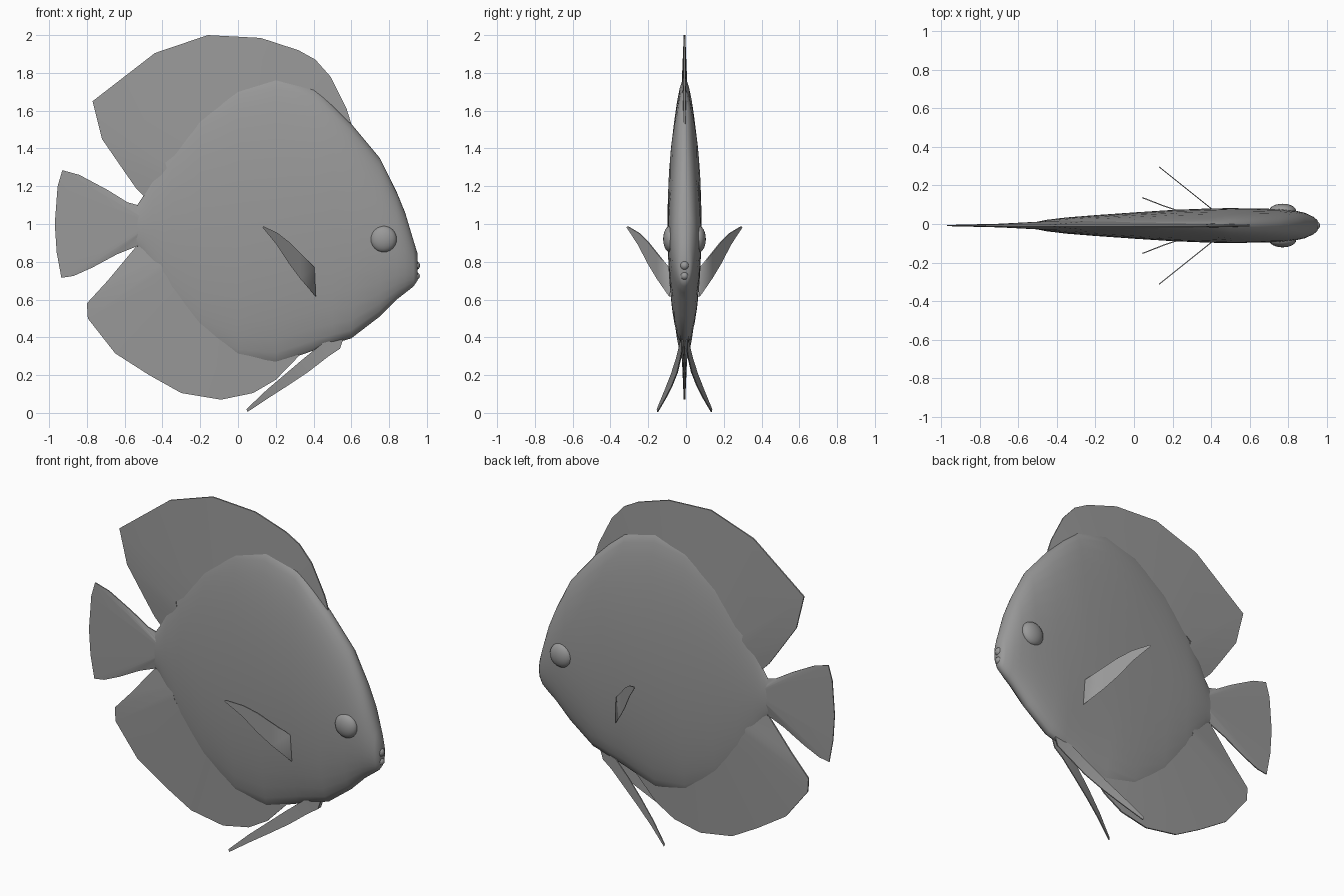
import bpy, bmesh, math

CY = -0.008  # lateral centre line

grey = bpy.data.materials.new("fish grey")
grey.diffuse_color = (0.32, 0.32, 0.32, 1)


def finish(name, bm, angle=60):
    bmesh.ops.recalc_face_normals(bm, faces=bm.faces)
    me = bpy.data.meshes.new(name)
    bm.to_mesh(me)
    bm.free()
    ob = bpy.data.objects.new(name, me)
    bpy.context.collection.objects.link(ob)
    me.materials.append(grey)
    bpy.ops.object.select_all(action='DESELECT')
    ob.select_set(True)
    bpy.context.view_layer.objects.active = ob
    bpy.ops.object.shade_smooth_by_angle(angle=math.radians(angle))
    return ob


def loft(name, rings, closed_caps=True):
    bm = bmesh.new()
    vs = [[bm.verts.new(p) for p in r] for r in rings]
    n = len(vs[0])
    for a, b in zip(vs, vs[1:]):
        for i in range(n):
            j = (i + 1) % n
            bm.faces.new((a[i], a[j], b[j], b[i]))
    if closed_caps:
        bm.faces.new(vs[0])
        bm.faces.new(vs[-1])
    return finish(name, bm)


# Body: lens-shaped sections (x, bottom, top, half width)
stations = [
    (-0.54, 0.89, 1.09, 0.012), (-0.50, 0.84, 1.15, 0.02), (-0.45, 0.74, 1.28, 0.03),
    (-0.35, 0.56, 1.46, 0.042), (-0.20, 0.40, 1.62, 0.054), (0.0, 0.28, 1.74, 0.068),
    (0.20, 0.26, 1.78, 0.081), (0.40, 0.33, 1.72, 0.089), (0.50, 0.365, 1.63, 0.09),
    (0.60, 0.395, 1.53, 0.089), (0.75, 0.51, 1.35, 0.086), (0.84, 0.60, 1.17, 0.076),
    (0.885, 0.635, 1.06, 0.066), (0.93, 0.67, 0.91, 0.045), (0.95, 0.70, 0.845, 0.028)]
rings = []
for x, lo, hi, w in stations:
    power = 1.25 if x < 0.45 else 0.9
    ring = []
    for k in range(32):
        a = 2 * math.pi * k / 32
        c = math.cos(a)
        y = math.copysign(abs(c) ** power, c) * w
        ring.append((x, CY + y, (lo + hi) / 2 + (hi - lo) / 2 * math.sin(a)))
    rings.append(ring)
loft("body", rings)


# Unpaired fins: tapering bands from the rim back into the body
def rim_fin(name, rim, centre, depth, root, edge):
    rows = []
    for x, z in rim:
        rx, rz = x + (centre[0] - x) * depth, z + (centre[1] - z) * depth
        rows.append([(x, CY - edge, z), (x, CY + edge, z),
                     (rx, CY + root, rz), (rx, CY - root, rz)])
    return loft(name, rows)


rim_fin("dorsal_fin", [
    (0.60, 1.53), (0.575, 1.61), (0.49, 1.78), (0.41, 1.87), (0.32, 1.92), (0.12, 1.985),
    (-0.16, 2.0), (-0.44, 1.905), (-0.77, 1.65), (-0.72, 1.45), (-0.61, 1.29),
    (-0.54, 1.19), (-0.49, 1.14)], (0, 1.0), 0.5, 0.025, 0.004)
rim_fin("anal_fin", [
    (-0.54, 0.88), (-0.59, 0.82), (-0.69, 0.70), (-0.80, 0.58), (-0.795, 0.50),
    (-0.65, 0.315), (-0.47, 0.20), (-0.30, 0.105), (-0.09, 0.07), (0.08, 0.105),
    (0.20, 0.175), (0.36, 0.34), (0.42, 0.355)], (0, 1.0), 0.5, 0.025, 0.004)
rim_fin("tail_fin", [
    (-0.53, 1.10), (-0.585, 1.115), (-0.69, 1.18), (-0.84, 1.26), (-0.93, 1.285),
    (-0.955, 1.20), (-0.97, 1.0), (-0.96, 0.85), (-0.935, 0.715), (-0.87, 0.725),
    (-0.77, 0.77), (-0.64, 0.84), (-0.54, 0.88)], (-0.45, 1.0), 0.9, 0.014, 0.003)


# Paired fins: thin ribbons, each row an upper and a lower edge point
def ribbon(name, rows, side, spread):
    t = 0.003
    out = []
    for (ux, uz), (lx, lz) in rows:
        uy, ly = spread(ux), spread(lx)
        out.append([(ux, CY + side * (uy - t), uz), (ux, CY + side * (uy + t), uz),
                    (lx, CY + side * (ly + t), lz), (lx, CY + side * (ly - t), lz)])
    return loft(name, out)


def ball(name, loc, scale, seg=24):
    bm = bmesh.new()
    bmesh.ops.create_uvsphere(bm, u_segments=seg, v_segments=seg // 2, radius=1)
    for v in bm.verts:
        v.co = [c + s * q for c, s, q in zip(loc, scale, v.co)]
    return finish(name, bm)


for side, label in ((-1, "right"), (1, "left")):
    ribbon(label + "_pectoral_fin", [
        ((0.405, 0.77), (0.412, 0.615)), ((0.33, 0.845), (0.33, 0.71)),
        ((0.27, 0.905), (0.27, 0.79)), ((0.21, 0.952), (0.205, 0.89)),
        ((0.135, 0.988), (0.13, 0.982))], side,
        lambda x: 0.08 + (0.41 - x) * 0.8)
    ribbon(label + "_pelvic_fin", [
        ((0.56, 0.40), (0.54, 0.34)), ((0.45, 0.37), (0.48, 0.30)),
        ((0.35, 0.29), (0.37, 0.215)), ((0.25, 0.205), (0.26, 0.142)),
        ((0.15, 0.12), (0.16, 0.078)), ((0.045, 0.02), (0.05, 0.005))], side,
        lambda x: 0.012 + 0.13 * (max(0, 0.55 - x) / 0.5) ** 1.6)
    ball(label + "_eye", (0.77, CY + side * 0.076, 0.92), (0.07, 0.037, 0.07))

# Mouth
ball("upper_lip", (0.938, CY, 0.78), (0.026, 0.025, 0.025), 16)
ball("lower_lip", (0.938, CY, 0.725), (0.025, 0.023, 0.022), 16)
